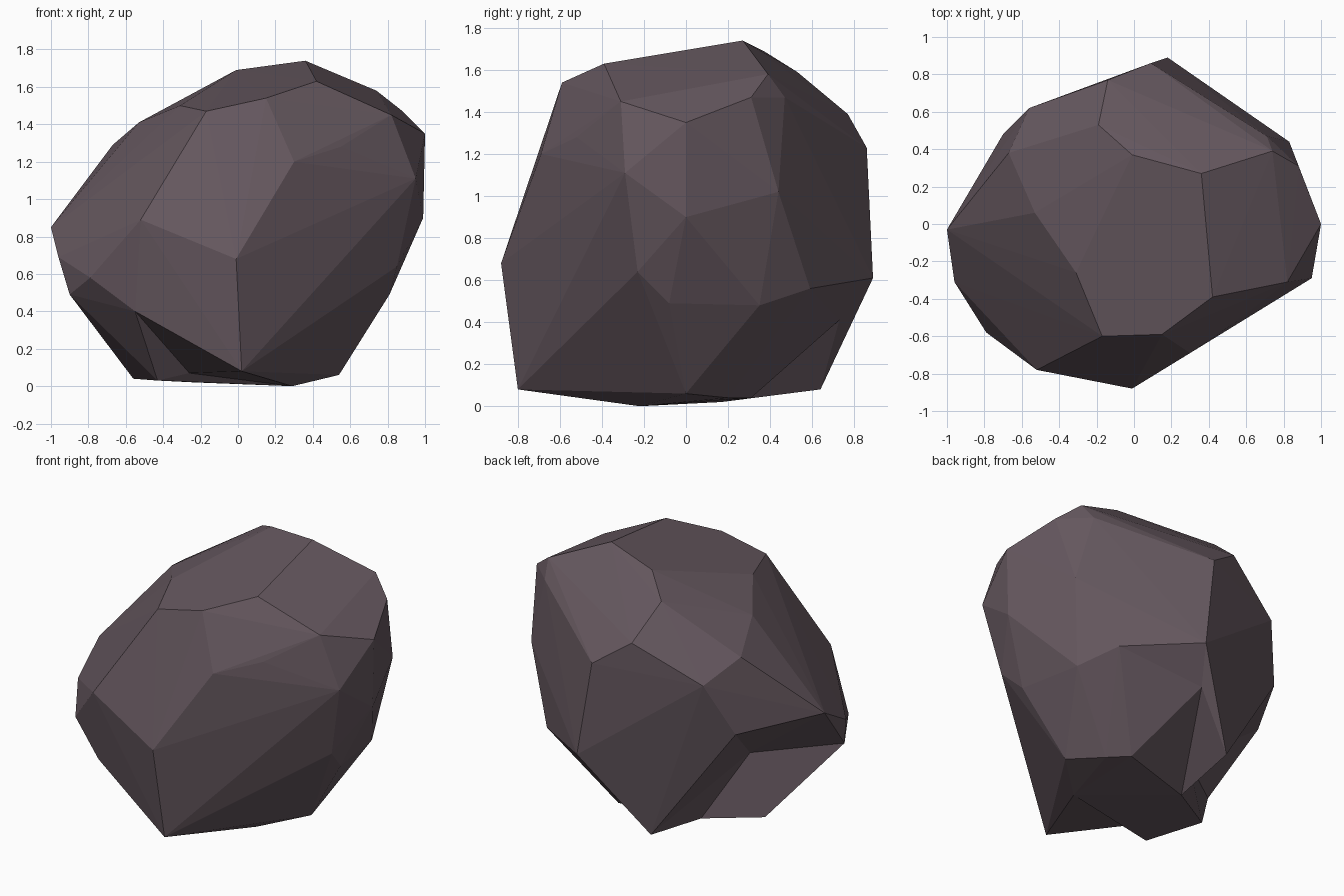
import bpy
import bmesh
from mathutils import Vector

# Remove the default cube
default_cube = bpy.data.objects.get("Cube")
if default_cube:
    bpy.data.objects.remove(default_cube, do_unlink=True)

# Corners of the underside
base = {
    "front_toe": (.02, -.8, .08),
    "front_left_keel": (.29, -.22, 0),
    "left_keel": (.54, 0, .06),
    "left_rear_keel": (.39, .2, .04),
    "rear_keel": (.28, .31, .04),
    "middle_keel": (-.23, .17, .02),
    "rear_heel": (-.19, .64, .08),
    "right_heel": (-.56, -.03, .04),
    "right_toe": (-.43, -.4, .03),
}

# Corners of the widest part
belly = {
    "front_nose": (-.01, -.88, .68),
    "front_right_cheek": (-.52, -.78, .89),
    "front_right_chin": (-.55, -.68, .4),
    "right_front_chin": (-.79, -.58, .58),
    "right_chin": (-.9, -.38, .49),
    "right_front_tip": (-.96, -.31, .69),
    "right_tip": (-1, -.03, .85),
    "right_rear_cheek": (-.7, .48, .82),
    "rear_nose": (.18, .89, .61),
    "rear_left_chin": (.61, .59, .56),
    "left_rear_chin": (.74, .35, .48),
    "left_chin": (.81, -.08, .49),
    "left_front_chin": (.85, -.23, .64),
    "front_left_chin": (.34, -.58, .41),
    "left_cheek": (.99, 0, .9),
    "left_rear_cheek": (.83, .44, 1.02),
}

# Corners of the sloping shoulders
shoulders = {
    "front_left_shoulder": (.3, -.69, 1.2),
    "left_front_brow": (.55, -.52, 1.28),
    "left_front_shoulder": (.95, -.29, 1.11),
    "left_tip": (1, 0, 1.35),
    "rear_left_shoulder": (.71, .47, 1.47),
    "left_rear_shoulder": (.88, .31, 1.47),
    "rear_shoulder": (.09, .86, 1.23),
    "rear_brow": (-.14, .77, 1.39),
    "rear_right_shoulder": (-.56, .62, 1.16),
    "right_rear_shoulder": (-.67, .38, 1.29),
}

# Corners of the top facets
crown = {
    "right_crown": (-.53, .06, 1.41),
    "front_right_crown": (-.31, -.26, 1.5),
    "front_crown": (-.17, -.6, 1.47),
    "front_left_brow": (.15, -.59, 1.54),
    "left_front_crown": (.42, -.39, 1.63),
    "left_brow": (.82, -.31, 1.45),
    "peak": (.36, .27, 1.74),
    "rear_peak": (-.01, .37, 1.69),
    "rear_crown": (-.19, .53, 1.59),
    "left_crown": (.74, .39, 1.58),
}

# Chipped hollows: the deepest point and the corners round the rim
hollows = [
    ((-.45, -.03, .44), ["right_rear_cheek", "rear_heel", "middle_keel",
                         "right_heel", "right_chin", "right_tip"]),
    ((.08, .73, .41), ["rear_nose", "rear_heel", "middle_keel",
                       "rear_keel", "rear_left_chin"]),
    ((-.26, -.4, .07), ["front_toe", "right_toe", "front_right_chin",
                        "front_left_keel"]),
]


def make_material(name, colour):
    material = bpy.data.materials.new(name)
    material.use_nodes = True
    material.diffuse_color = colour
    shader = next(node for node in material.node_tree.nodes
                  if node.type == "BSDF_PRINCIPLED")
    shader.inputs["Base Color"].default_value = colour
    shader.inputs["Roughness"].default_value = .9
    return material


def chip(bm, corners, deepest, rim):
    """Replace the faces spanning the rim with a fan sinking to one point."""
    rim_positions = [Vector(corners[name]) for name in rim]

    def on_rim(vert):
        return any((vert.co - spot).length < .001 for spot in rim_positions)

    chosen = {face for face in bm.faces if all(on_rim(v) for v in face.verts)}
    if not chosen:
        return
    border = [edge for face in chosen for edge in face.edges
              if any(other not in chosen for other in edge.link_faces)]
    pairs = [tuple(edge.verts) for edge in border]
    bmesh.ops.delete(bm, geom=list(chosen), context="FACES_ONLY")
    centre = bm.verts.new(deepest)
    for start, end in pairs:
        bm.faces.new((start, end, centre))
    # Remove edges left without any face
    loose = [edge for edge in bm.edges if not edge.link_faces]
    if loose:
        bmesh.ops.delete(bm, geom=loose, context="EDGES")


# Faceted boulder wrapped round its corners
corners = {**base, **belly, **shoulders, **crown}
bm = bmesh.new()
for position in corners.values():
    bm.verts.new(position)
hull = bmesh.ops.convex_hull(bm, input=list(bm.verts))
buried = [v for v in bm.verts if not v.link_faces]
if buried:
    bmesh.ops.delete(bm, geom=buried, context="VERTS")

for deepest, rim in hollows:
    chip(bm, corners, deepest, rim)

bmesh.ops.recalc_face_normals(bm, faces=list(bm.faces))
for face in bm.faces:
    face.smooth = False

mesh = bpy.data.meshes.new("boulder")
bm.to_mesh(mesh)
bm.free()
mesh.materials.append(make_material("purple grey stone", (.13, .096, .113, 1)))
boulder = bpy.data.objects.new("boulder", mesh)
bpy.context.collection.objects.link(boulder)
